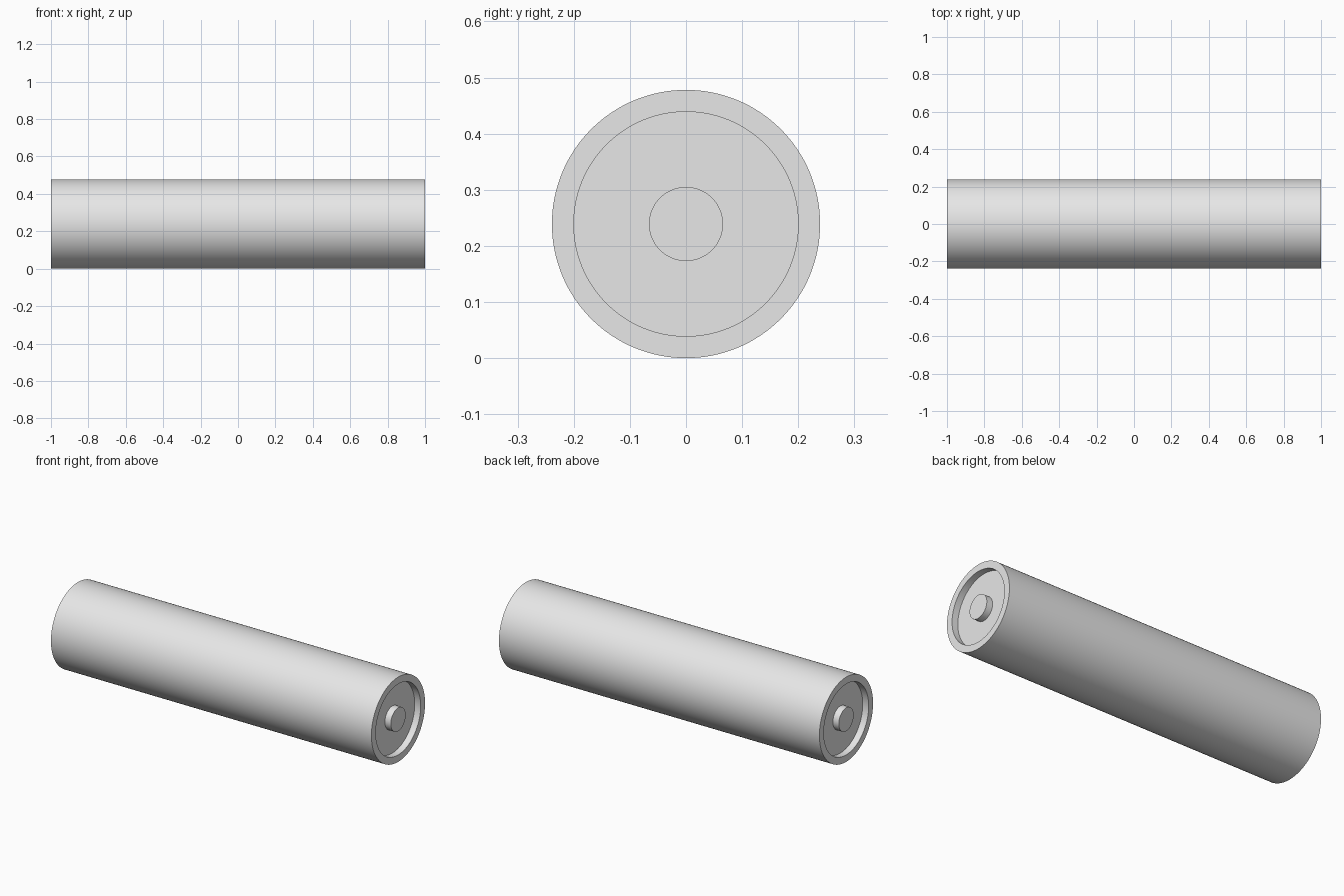
import bpy
import bmesh
from math import pi, radians
from mathutils import Matrix, Vector

cube = bpy.data.objects.get("Cube")
if cube:
    bpy.data.objects.remove(cube, do_unlink=True)

RADIUS = 0.239
HALF_LENGTH = 1.0
BORE = 0.2
RECESS = 0.037
PIN_RADIUS = 0.066
SEGMENTS = 128

grey = bpy.data.materials.new("light_grey")
grey.use_nodes = True
colour = (0.8, 0.8, 0.8, 1)
grey.diffuse_color = colour
grey.node_tree.nodes["Principled BSDF"].inputs["Base Color"].default_value = colour


def finish(name, bm):
    """Turn a bmesh into a smooth shaded object with sharp edges kept."""
    bmesh.ops.recalc_face_normals(bm, faces=bm.faces)
    mesh = bpy.data.meshes.new(name)
    bm.to_mesh(mesh)
    bm.free()
    mesh.materials.append(grey)
    obj = bpy.data.objects.new(name, mesh)
    bpy.context.collection.objects.link(obj)
    obj.location.z = RADIUS
    bpy.ops.object.select_all(action="DESELECT")
    obj.select_set(True)
    bpy.context.view_layer.objects.active = obj
    bpy.ops.object.shade_smooth_by_angle(angle=radians(30))
    return obj


def lathe(name, profile):
    """Spin a profile of (x, radius) points about the x axis."""
    bm = bmesh.new()
    verts = [bm.verts.new((x, 0, r)) for x, r in profile]
    edges = [bm.edges.new(pair) for pair in zip(verts, verts[1:])]
    bmesh.ops.spin(bm, geom=verts + edges, cent=Vector(), axis=(1, 0, 0),
                   angle=2 * pi, steps=SEGMENTS, use_merge=True)
    bmesh.ops.remove_doubles(bm, verts=bm.verts, dist=1e-5)
    return finish(name, bm)


# Roller body: outer skin, end rims and recessed end plates
floor = HALF_LENGTH - RECESS
half = [(floor, 0), (floor, BORE), (HALF_LENGTH, BORE), (HALF_LENGTH, RADIUS)]
lathe("roller_body", half + [(-x, r) for x, r in reversed(half)])

# Axle pin in each recess, flush with the rim
for name, side in (("left_axle_pin", 1), ("right_axle_pin", -1)):
    bm = bmesh.new()
    place = Matrix.Translation((side * (HALF_LENGTH - RECESS / 2), 0, 0))
    bmesh.ops.create_cone(bm, cap_ends=True, segments=SEGMENTS // 2,
                          radius1=PIN_RADIUS, radius2=PIN_RADIUS, depth=RECESS,
                          matrix=place @ Matrix.Rotation(pi / 2, 4, "Y"))
    finish(name, bm)
